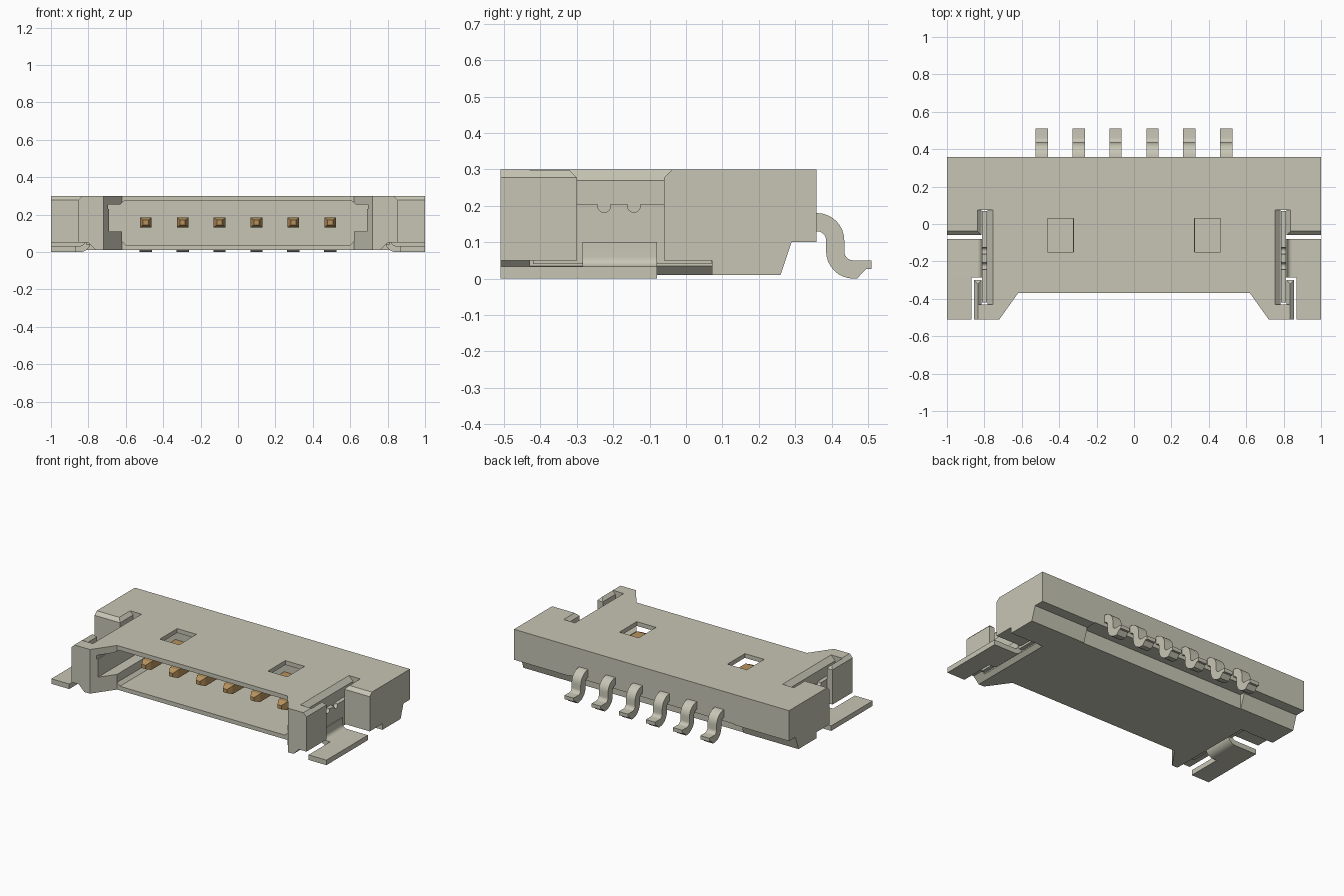
import bpy, bmesh, math
from mathutils import Vector

if "Cube" in bpy.data.objects:
    bpy.data.objects.remove(bpy.data.objects["Cube"])


def material(name, rgb):
    m = bpy.data.materials.new(name)
    m.use_nodes = True
    m.diffuse_color = (*rgb, 1)
    bsdf = next(n for n in m.node_tree.nodes if n.type == 'BSDF_PRINCIPLED')
    bsdf.inputs["Base Color"].default_value = (*rgb, 1)
    bsdf.inputs["Roughness"].default_value = 0.6
    return m


IVORY = material("ivory", (0.57, 0.56, 0.46))
GOLD = material("dull_gold", (0.48, 0.29, 0.11))


def prism(name, pts, axis, a, b, mat=IVORY):
    """Extrude a 2D outline along an axis from a to b."""
    place = {'x': lambda p, t: (t, p[0], p[1]),
             'y': lambda p, t: (p[0], t, p[1]),
             'z': lambda p, t: (p[0], p[1], t)}[axis]
    bm = bmesh.new()
    near = [bm.verts.new(place(p, a)) for p in pts]
    far = [bm.verts.new(place(p, b)) for p in pts]
    bm.faces.new(near)
    bm.faces.new(far)
    n = len(pts)
    for i in range(n):
        j = (i + 1) % n
        bm.faces.new((near[i], near[j], far[j], far[i]))
    bmesh.ops.recalc_face_normals(bm, faces=bm.faces)
    me = bpy.data.meshes.new(name)
    bm.to_mesh(me)
    bm.free()
    ob = bpy.data.objects.new(name, me)
    bpy.context.collection.objects.link(ob)
    me.materials.append(mat)
    return ob


def box(name, x0, x1, y0, y1, z0, z1, mat=IVORY):
    return prism(name, [(x0, y0), (x1, y0), (x1, y1), (x0, y1)], 'z', z0, z1, mat)


def arc(cx, cy, r, a0, a1, n=8):
    return [(cx + r * math.cos(math.radians(a0 + (a1 - a0) * i / n)),
             cy + r * math.sin(math.radians(a0 + (a1 - a0) * i / n))) for i in range(n + 1)]


def both_sides(half):
    return half + [(-x, v) for x, v in reversed(half)]


def activate(ob):
    bpy.ops.object.select_all(action='DESELECT')
    ob.select_set(True)
    bpy.context.view_layer.objects.active = ob


def smooth(ob):
    activate(ob)
    bpy.ops.object.shade_smooth_by_angle(angle=math.radians(35))


def cut(ob, cutter):
    mod = ob.modifiers.new("cut", 'BOOLEAN')
    mod.operation = 'DIFFERENCE'
    mod.solver = 'EXACT'
    mod.object = cutter
    activate(ob)
    bpy.ops.object.modifier_apply(modifier=mod.name)
    bpy.data.objects.remove(cutter)


def mirror(ob, bisect=False):
    mod = ob.modifiers.new("mirror", 'MIRROR')
    mod.use_axis[0] = True
    mod.use_bisect_axis[0] = bisect
    activate(ob)
    bpy.ops.object.modifier_apply(modifier=mod.name)


# Housing, cut on the +x side and then mirrored
plan = [(0.62, -0.37), (0.72, -0.51), (0.855, -0.51), (0.855, -0.2), (1, -0.2), (1, 0.358)]
housing = prism("housing", both_sides(plan), 'z', 0.01, 0.3)

# Plug cavity with side key slots
cavity = [(0.60, 0.037), (0.62, 0.057), (0.62, 0.11), (0.69, 0.11), (0.69, 0.23),
          (0.695, 0.23), (0.695, 0.255), (0.63, 0.255), (0.61, 0.272)]
cut(housing, prism("cavity_cutter", both_sides(cavity), 'y', -0.6, 0.1))
# Roof window
cut(housing, box("window_cutter", 0.323, 0.463, -0.15, 0.03, 0.2, 0.4))
# Side opening with chamfered upper edges
cut(housing, prism("side_cutter", [(-0.30, -0.1), (-0.30, 0.278), (-0.335, 0.313),
                                   (-0.025, 0.313), (-0.06, 0.278), (-0.06, -0.1)],
                   'x', 0.79, 1.1))
# Slot for the metal plate
cut(housing, prism("slot_cutter", [(0.784, -0.1), (0.815, -0.1), (0.815, 0.278),
                                   (0.85, 0.313), (0.741, 0.313), (0.784, 0.27)],
                   'y', -0.43, 0.075))
# Chamfer along the outside of the front ear
cut(housing, prism("ear_cutter", [(0.875, 0.258), (0.9, 0.313), (0.82, 0.313)],
                   'y', -0.6, -0.25))
# Clearance above the solder tab
cut(housing, prism("tab_clearance", [(0.70, -0.05), (0.80, 0.05), (1.1, 0.05), (1.1, -0.05)],
                   'y', -0.6, 0.072))
# Sloped underside at the back, deeper behind the row of legs
cut(housing, prism("back_cutter", [(0.2467, -0.03), (0.29, 0.1), (0.45, 0.1), (0.45, -0.03)],
                   'x', -1.1, 1.1))
cut(housing, box("back_recess", -0.6, 0.6, 0.255, 0.45, -0.05, 0.105))
mirror(housing, bisect=True)

# Upright plates with two round notches on the top edge
plate = ([(-0.42, 0.04), (-0.42, 0.205)] + arc(-0.225, 0.2, 0.018, 180, 360)
         + arc(-0.143, 0.2, 0.018, 180, 360) + [(0.07, 0.205), (0.07, 0.04)])
plate = [(y, 0.205 if z > 0.1995 else z) for y, z in plate]
plates = prism("retention_plates", plate, 'x', 0.786, 0.812)
mirror(plates)
smooth(plates)

# Bent foot joining each plate to its solder tab
foot = ([(0.786, 0.1)] + arc(0.846, 0.06, 0.06, 180, 270) + [(1, 0), (1, 0.033)]
        + arc(0.846, 0.06, 0.027, 270, 180) + [(0.819, 0.1)])
feet = prism("solder_tab_feet", foot, 'y', -0.285, -0.08)
mirror(feet)
smooth(feet)
arms = box("solder_tab_arms", 0.87, 1, -0.51, -0.285, 0, 0.033)
mirror(arms)

# Contact pins inside, S-bent legs behind
leg = (arc(0.36, 0.105, 0.075, 90, 0) + arc(0.46, 0.075, 0.025, 180, 270)
       + [(0.51, 0.05), (0.51, 0.026), (0.495, 0.026), (0.47, 0)]
       + arc(0.46, 0.075, 0.075, 270, 180) + arc(0.36, 0.105, 0.025, 0, 90)
       + [(0.33, 0.13), (0.33, 0.18)])
for i in range(6):
    x = (i - 2.5) * 0.1975
    smooth(prism(f"leg_{i + 1}", leg, 'x', x - 0.033, x + 0.033))
    pin = box(f"pin_{i + 1}", x - 0.031, x + 0.031, -0.24, 0.11, 0.131, 0.185, GOLD)
    bm = bmesh.new()
    bm.from_mesh(pin.data)
    front = min(bm.faces, key=lambda f: f.calc_center_median().y)
    tip = bmesh.ops.extrude_discrete_faces(bm, faces=[front])["faces"][0]
    c = tip.calc_center_median()
    for v in tip.verts:
        v.co = c + (v.co - c) * 0.45 + Vector((0, -0.035, 0))
    bm.to_mesh(pin.data)
    bm.free()
